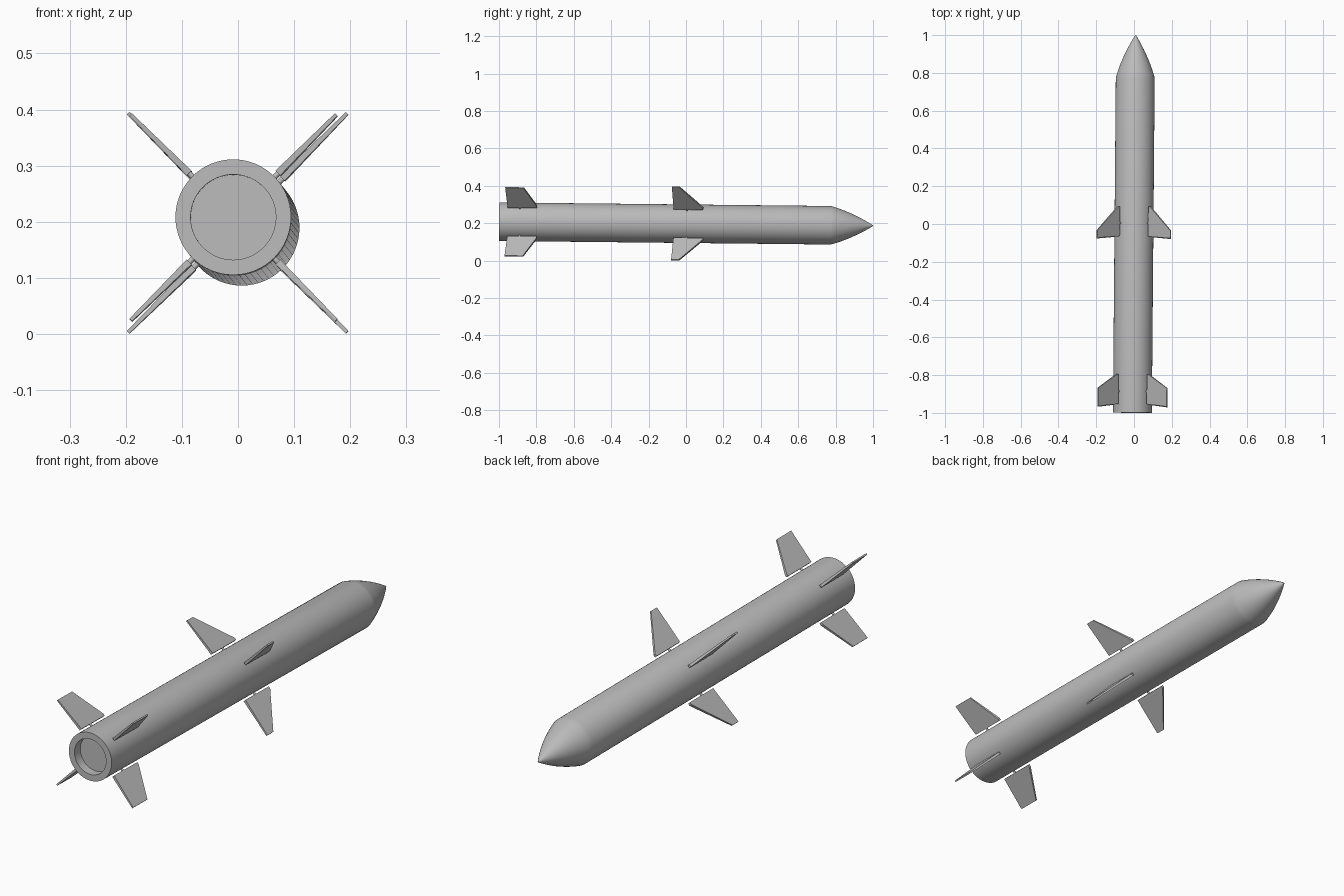
import bpy, bmesh, math
from mathutils import Matrix, Vector

if "Cube" in bpy.data.objects:
    bpy.data.objects.remove(bpy.data.objects["Cube"])

# One light grey paint
grey = bpy.data.materials.new("light_grey")
grey.diffuse_color = (0.5, 0.5, 0.5, 1)
grey.use_nodes = True
grey.node_tree.nodes["Principled BSDF"].inputs["Base Color"].default_value = grey.diffuse_color

# Slightly tilted body frame: local +Y runs from tail to nose
d = Vector((0.0085, 1, -0.0107)).normalized()
x = d.cross(Vector((0, 0, 1))).normalized()
z = x.cross(d)
FRAME = Matrix.Translation((0, 0, 0.1975)) @ Matrix((x, d, z)).transposed().to_4x4()


def finish(name, bm, smooth=None):
    bmesh.ops.recalc_face_normals(bm, faces=bm.faces)
    bm.transform(FRAME)
    me = bpy.data.meshes.new(name)
    bm.to_mesh(me)
    bm.free()
    me.materials.append(grey)
    ob = bpy.data.objects.new(name, me)
    bpy.context.collection.objects.link(ob)
    if smooth:
        bpy.ops.object.select_all(action='DESELECT')
        bpy.context.view_layer.objects.active = ob
        ob.select_set(True)
        bpy.ops.object.shade_smooth_by_angle(angle=math.radians(smooth))
    return ob


def body():
    """Lathed hull: recessed tail, straight tube, curved nose."""
    R, n = 0.103, 64
    prof = [(0, -0.96), (0.076, -0.96), (0.076, -0.999), (R, -0.999)]
    for i in range(13):
        t = i / 12
        prof.append((R * (1 - 0.6 * t - 0.35 * t * t), 0.775 + 0.22 * t))
    prof += [(0.003, 0.9985), (0, 1.0)]
    bm = bmesh.new()
    vs = [bm.verts.new((r, y, 0)) for r, y in prof]
    es = [bm.edges.new(p) for p in zip(vs, vs[1:])]
    bmesh.ops.spin(bm, geom=vs + es, cent=(0, 0, 0), axis=(0, 1, 0),
                   angle=math.tau, steps=n)
    bmesh.ops.remove_doubles(bm, verts=bm.verts, dist=1e-5)
    finish("body", bm, 30)


def fin(name, outline, pin_y, angle):
    """Tapered plate from (radius, y) points, plus its pivot pin."""
    turn = Matrix.Rotation(angle, 4, 'Y')
    r0, r1 = outline[0][0], max(p[0] for p in outline)
    bm = bmesh.new()
    sides = []
    for s in (-1, 1):
        ring = []
        for r, y in outline:
            half = 0.006 - 0.0028 * (r - r0) / (r1 - r0)
            ring.append(bm.verts.new((r, y, s * half)))
        bm.faces.new(ring)
        sides.append(ring)
    a, b = sides
    for i in range(len(a)):
        j = (i + 1) % len(a)
        bm.faces.new((a[i], a[j], b[j], b[i]))
    bm.transform(turn)
    finish(name, bm)

    bm = bmesh.new()
    bmesh.ops.create_cone(bm, cap_ends=True, segments=16, radius1=0.005,
                          radius2=0.005, depth=0.025)
    bm.transform(turn @ Matrix.Translation((0.106, pin_y, 0))
                 @ Matrix.Rotation(math.pi / 2, 4, 'Y'))
    finish(name + "_pin", bm, 40)


body()

# Mid wings and tail fins, four of each in an X layout
WING = [(0.112, -0.066), (0.276, -0.076), (0.276, -0.036), (0.122, 0.092), (0.112, 0.092)]
TAIL = [(0.112, -0.954), (0.259, -0.967), (0.259, -0.870), (0.122, -0.797), (0.112, -0.797)]
for k in range(4):
    a = math.radians(45 + 90 * k)
    fin(f"mid_wing_{k + 1}", WING, 0.005, a)
    fin(f"tail_fin_{k + 1}", TAIL, -0.888, a)
